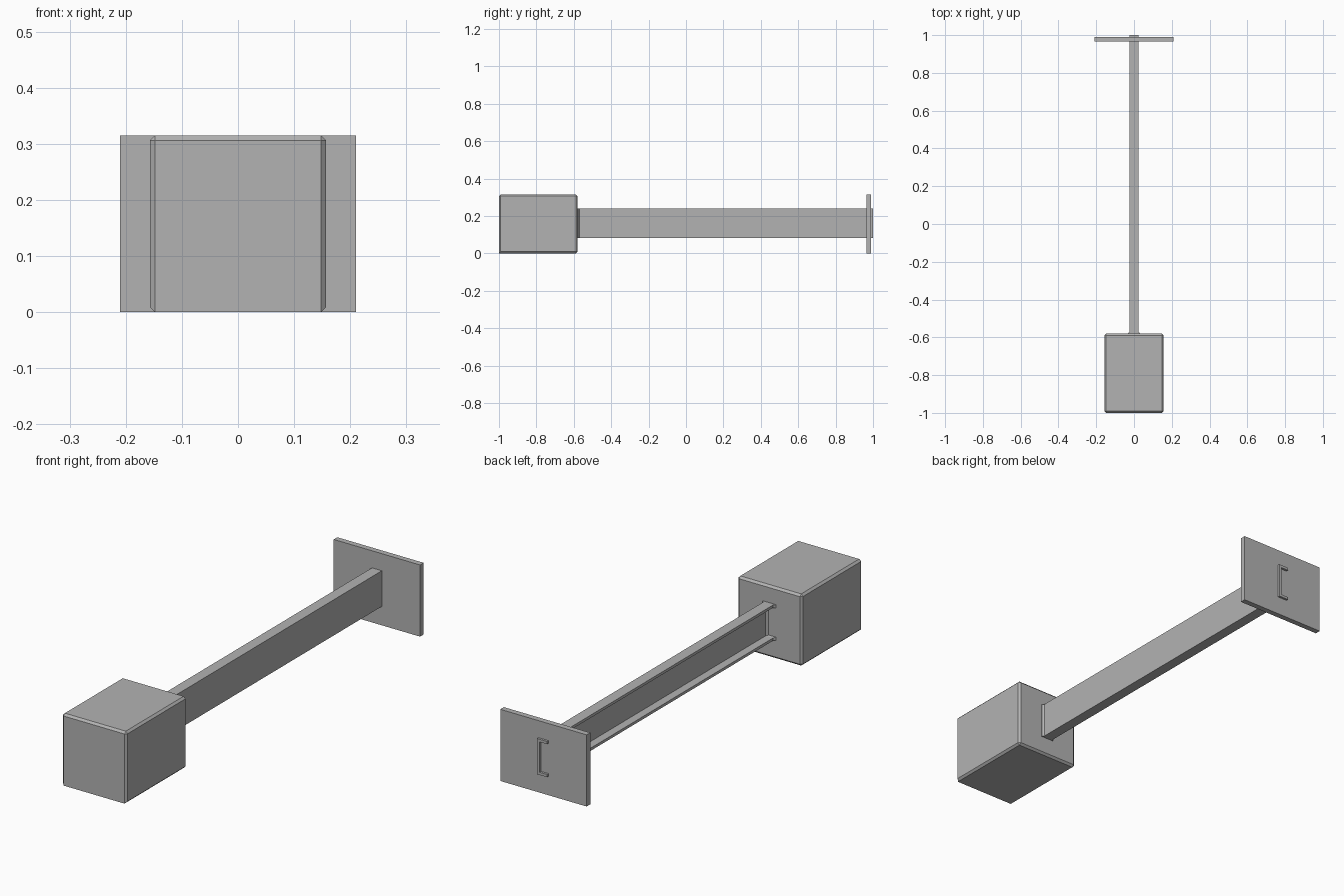
import bpy, bmesh

if "Cube" in bpy.data.objects:
    bpy.data.objects.remove(bpy.data.objects["Cube"])

grey = bpy.data.materials.new("plain_grey")
grey.diffuse_color = (0.45, 0.45, 0.45, 1)
grey.use_nodes = True
grey.node_tree.nodes["Principled BSDF"].inputs["Base Color"].default_value = grey.diffuse_color


def finish(name, bm):
    bmesh.ops.recalc_face_normals(bm, faces=bm.faces)
    mesh = bpy.data.meshes.new(name)
    bm.to_mesh(mesh)
    bm.free()
    mesh.materials.append(grey)
    obj = bpy.data.objects.new(name, mesh)
    bpy.context.collection.objects.link(obj)
    return obj


def box(lo, hi):
    bm = bmesh.new()
    bmesh.ops.create_cube(bm, size=1)
    for v in bm.verts:
        v.co = [a + (c + 0.5) * (b - a) for a, b, c in zip(lo, hi, v.co)]
    return bm


def channel(x_tip, x_in, x_out, z_lo, z_hi, t):
    """C-shaped section, open towards -x."""
    return [(x_tip, z_lo), (x_out, z_lo), (x_out, z_hi), (x_tip, z_hi),
            (x_tip, z_hi - t), (x_in, z_hi - t), (x_in, z_lo + t), (x_tip, z_lo + t)]


def loft(sections):
    bm = bmesh.new()
    rings = [[bm.verts.new((x, y, z)) for x, z in pts] for y, pts in sections]
    n = len(rings[0])
    for a, b in zip(rings, rings[1:]):
        for i in range(n):
            j = (i + 1) % n
            bm.faces.new((a[i], a[j], b[j], b[i]))
    bm.faces.new(rings[0])
    bm.faces.new(rings[-1])
    return bm


# Head block: every edge chamfered except the lower front one
bm = box((-0.157, -1.0, 0.0), (0.157, -0.58, 0.315))
edges = [e for e in bm.edges
         if not all(v.co.y < -0.9 and v.co.z < 0.1 for v in e.verts)]
bmesh.ops.bevel(bm, geom=edges, offset=0.009, segments=1, affect='EDGES')
finish("head_block", bm)

# Channel beam, flared where it meets the block and passing through the plate
straight = channel(-0.024, 0.012, 0.024, 0.083, 0.24, 0.012)
flared = channel(-0.032, 0.004, 0.032, 0.083, 0.24, 0.014)
finish("channel_beam", loft([(-0.585, flared), (-0.578, flared),
                             (-0.570, straight), (1.0, straight)]))

# End plate
finish("end_plate", box((-0.21, 0.965, 0.0), (0.21, 0.99, 0.315)))
